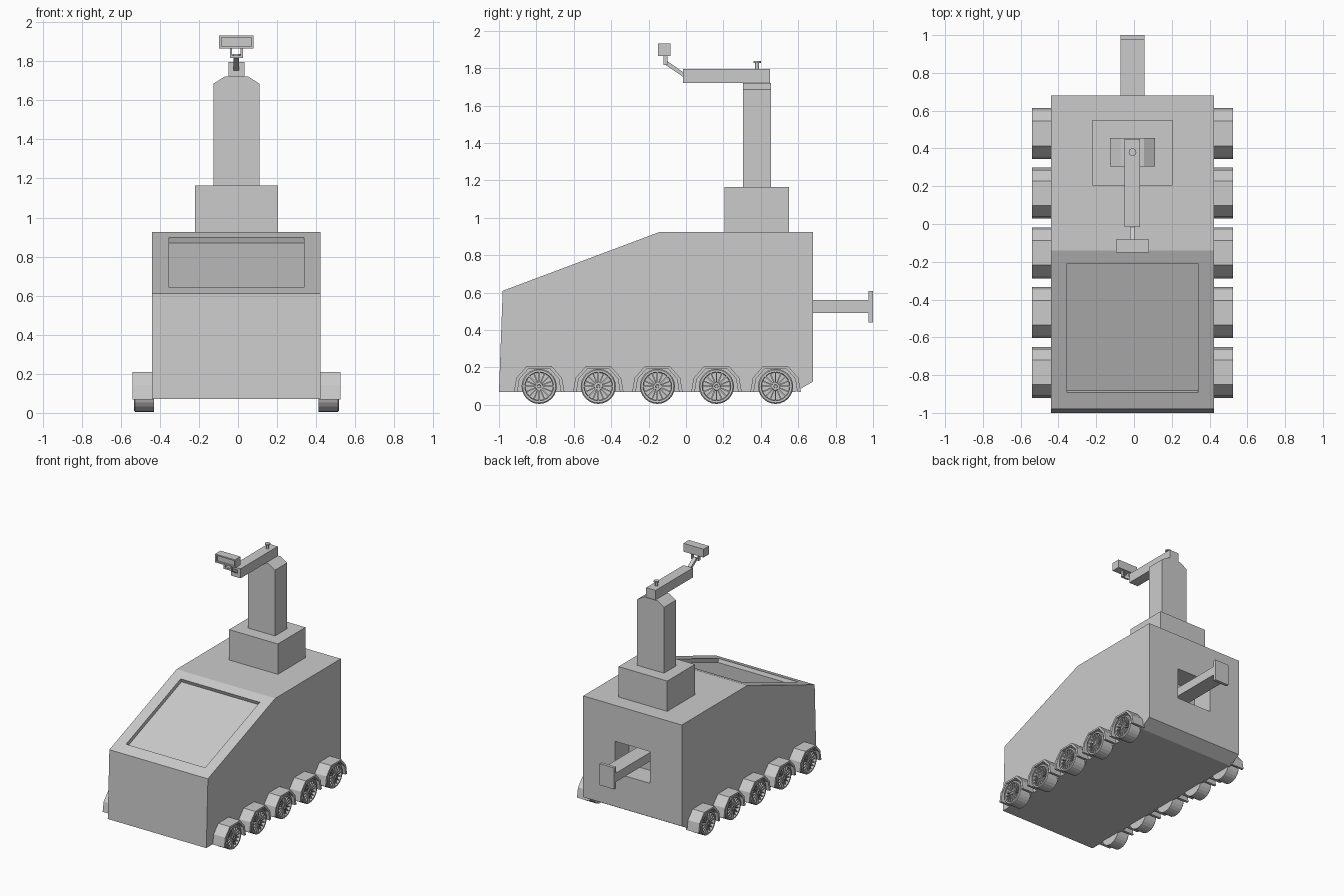
import bpy, bmesh
from math import pi, sin, cos
from mathutils import Matrix, Vector

if "Cube" in bpy.data.objects:
    bpy.data.objects.remove(bpy.data.objects["Cube"])

CX = -0.008  # centre line of the vehicle


def finish(name, bm, loc=(0, 0, 0)):
    bmesh.ops.remove_doubles(bm, verts=bm.verts, dist=1e-5)
    bmesh.ops.recalc_face_normals(bm, faces=bm.faces)
    me = bpy.data.meshes.new(name)
    bm.to_mesh(me)
    bm.free()
    ob = bpy.data.objects.new(name, me)
    ob.location = loc
    bpy.context.collection.objects.link(ob)
    return ob


def prism(name, profile, a, b, axis='X'):
    """Extrude a (y,z) profile along x, or an (x,z) profile along y."""
    bm = bmesh.new()
    put = (lambda p, t: (t, p[0], p[1])) if axis == 'X' else (lambda p, t: (p[0], t, p[1]))
    f = bm.faces.new([bm.verts.new(put(p, a)) for p in profile])
    ex = bmesh.ops.extrude_face_region(bm, geom=[f])
    d = Vector(put((0, 0), b - a))
    bmesh.ops.translate(bm, vec=d, verts=[v for v in ex['geom'] if isinstance(v, bmesh.types.BMVert)])
    return finish(name, bm)


def box(name, x0, x1, y0, y1, z0, z1):
    return prism(name, [(y0, z0), (y1, z0), (y1, z1), (y0, z1)], x0, x1)


def cut(ob, cutter):
    m = ob.modifiers.new("cut", 'BOOLEAN')
    m.operation, m.object, m.solver = 'DIFFERENCE', cutter, 'EXACT'
    bpy.context.view_layer.objects.active = ob
    bpy.ops.object.modifier_apply(modifier=m.name)
    bpy.data.objects.remove(cutter)


def lathe(bm, profile, n):
    """Revolve (axial, radius) points about the x axis."""
    rings = [[bm.verts.new((x, r * cos(2 * pi * i / n), r * sin(2 * pi * i / n))) for i in range(n)]
             for x, r in profile]
    for r0, r1 in zip(rings, rings[1:]):
        for i in range(n):
            j = (i + 1) % n
            bm.faces.new((r0[i], r0[j], r1[j], r1[i]))
    bm.faces.new(rings[0])
    bm.faces.new(rings[-1])


# Hull with recessed windscreen and rear socket
hull = prism("hull", [(-1, .07), (-.98, .61), (-.14, .925), (.68, .925), (.68, .125), (.585, .07)],
             CX - .431, CX + .431)
cut(hull, prism("window_cutter", [(-.882, .615), (-.2, .871), (-.24, .978), (-.922, .722)],
                CX - .346, CX + .346))
cut(hull, box("socket_cutter", CX - .155, CX + .155, .5, .75, .39, .64))

# Rear push bar
box("push_bar", CX - .063, CX + .063, .48, .98, .49, .56)
box("push_plate", CX - .063, CX + .063, .976, 1.0, .44, .61)

# Mast
box("mast_base", CX - .213, CX + .213, .205, .55, .91, 1.165)
prism("mast_column", [(CX - .118, 1.15), (CX + .118, 1.15), (CX + .118, 1.685), (CX + .06, 1.722),
                      (CX - .06, 1.722), (CX - .118, 1.685)], .305, .455, 'Y')

# Boom with pivot knob
box("boom", CX - .041, CX + .041, -.015, .45, 1.722, 1.797)
bm = bmesh.new()
lathe(bm, [(0, .01), (.035, .01), (.035, .02), (.045, .02)], 16)
bmesh.ops.rotate(bm, matrix=Matrix.Rotation(-pi / 2, 3, 'Y'), verts=bm.verts)
finish("pivot_knob", bm, (CX, .38, 1.793))

# Camera bracket: tapered link, fork and prongs
prism("bracket_link", [(-.01, 1.75), (-.01, 1.775), (-.1, 1.838), (-.112, 1.82)], CX - .014, CX + .014)
box("fork_bar", CX - .034, CX + .034, -.12, -.098, 1.818, 1.83)
for s in (-1, 1):
    box("fork_prong", CX + s * .034, CX + s * .022, -.12, -.098, 1.822, 1.868)

# Camera head with recessed front
head = box("camera_head", CX - .088, CX + .088, -.15, -.082, 1.866, 1.932)
cut(head, box("head_cutter", CX - .077, CX + .077, -.17, -.135, 1.876, 1.922))

# Wheel: tyre, dished rim and hub in one turned body, plus spokes
bm = bmesh.new()
lathe(bm, [(-.01, .03), (-.01, .094), (.088, .094), (.094, .088), (.094, .077), (.07, .074),
           (.07, .022), (.094, .02), (.094, .01), (.088, .008)], 24)
for i in range(16):
    bmesh.ops.create_cube(bm, size=1, matrix=Matrix.Rotation(2 * pi * i / 16, 4, 'X')
                          @ Matrix.Translation((.078, 0, .048)) @ Matrix.Diagonal((.018, .007, .06, 1)))
wheel = finish("wheel", bm)

# Fender arch
half = [(.135, -.03), (.122, .045), (.065, .11)]
inner = [(.116, -.03), (.105, .04), (.055, .096)]
arch = half + [(-y, z) for y, z in reversed(half)] + [(-y, z) for y, z in inner] + inner[::-1]
fender = prism("fender", arch, -.01, .101)

# Place five wheels per side
first = True
for s in (1, -1):
    for i in range(5):
        for src in (wheel, fender):
            ob = src
            if not first:
                ob = src.copy()
                bpy.context.collection.objects.link(ob)
            ob.location = (CX + s * .431, -.785 + i * .316, .099)
            ob.rotation_euler = (0, 0, 0 if s > 0 else pi)
        first = False
